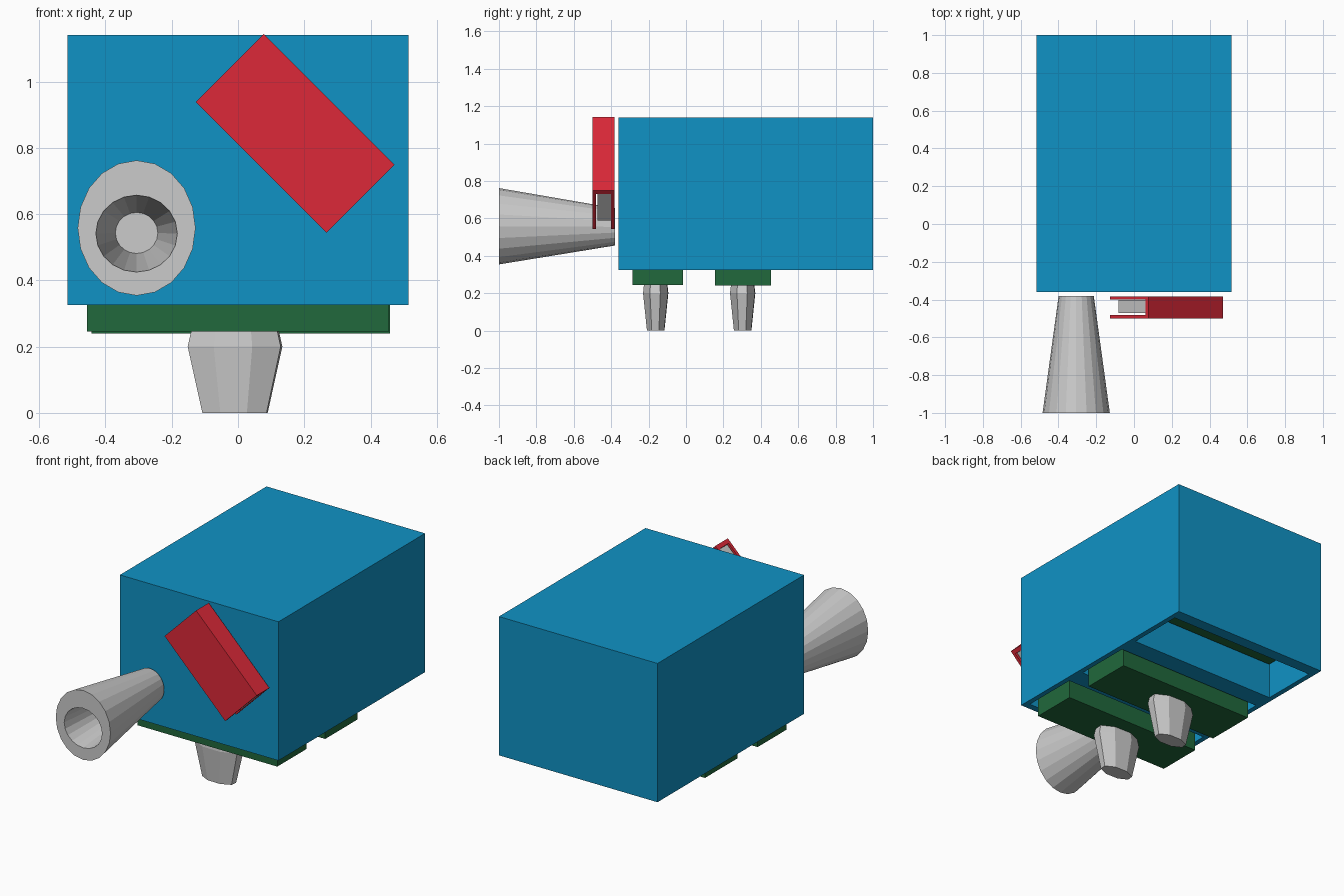
import bpy, bmesh
from math import cos, sin, pi
from mathutils import Matrix, Vector

if "Cube" in bpy.data.objects:
    bpy.data.objects.remove(bpy.data.objects["Cube"])


def material(name, rgb):
    m = bpy.data.materials.new(name)
    m.diffuse_color = (*rgb, 1)
    m.use_nodes = True
    m.node_tree.nodes["Principled BSDF"].inputs["Base Color"].default_value = m.diffuse_color
    return m


BLUE = material("blue", (0.005, 0.29, 0.56))
GREEN = material("green", (0.015, 0.14, 0.045))
RED = material("red", (0.72, 0.022, 0.04))


def make(name, bm, mat=None):
    bmesh.ops.recalc_face_normals(bm, faces=bm.faces)
    me = bpy.data.meshes.new(name)
    bm.to_mesh(me)
    bm.free()
    ob = bpy.data.objects.new(name, me)
    bpy.context.collection.objects.link(ob)
    if mat:
        me.materials.append(mat)
    return ob


def add_box(bm, lo, hi, frame=Matrix()):
    lo, hi = Vector(lo), Vector(hi)
    m = frame @ Matrix.Translation((lo + hi) / 2) @ Matrix.Diagonal((*(hi - lo), 1))
    bmesh.ops.create_cube(bm, size=1, matrix=m)


def box(name, lo, hi, mat=None, frame=Matrix()):
    bm = bmesh.new()
    add_box(bm, lo, hi, frame)
    return make(name, bm, mat)


def loft(name, rings):
    # closed solid through a list of point rings
    bm = bmesh.new()
    loops = [[bm.verts.new(p) for p in r] for r in rings]
    n = len(loops[0])
    for a, b in zip(loops, loops[1:]):
        for i in range(n):
            j = (i + 1) % n
            bm.faces.new((a[i], a[j], b[j], b[i]))
    bm.faces.new(loops[0])
    bm.faces.new(loops[-1])
    return make(name, bm)


# body with three pockets in the underside
body = box("body", (-.515, -.36, .325), (.515, 1, 1.14), BLUE)
bm = bmesh.new()
for y in (-.15, .305, .76):
    add_box(bm, (-.485, y - .17, .2), (.485, y + .17, .8))
cutter = make("pocket_cutter", bm, BLUE)
cutter.hide_render = True
mod = body.modifiers.new("pockets", "BOOLEAN")
mod.object = cutter
mod.solver = "EXACT"
bpy.context.view_layer.objects.active = body
bpy.ops.object.modifier_apply(modifier=mod.name)
bpy.data.objects.remove(cutter)

# sliding blocks in the pockets, the rear one raised
box("front_block", (-.455, -.285, .245), (.455, -.015, .6), GREEN)
box("middle_block", (-.442, .155, .24), (.458, .455, .6), GREEN)
box("rear_block", (-.475, .6, .53), (.475, .92, .79), GREEN)

# tapered feet
for name, y, top in (("front_foot", -.162, .245), ("middle_foot", .303, .24)):
    loft(name, [[(-.009 + .152 * s * cos(a), y + .072 * s * sin(a), z)
                 for a in (pi * (k / 4 + 1 / 9) for k in range(8))]
                for s, z in ((.69, 0), (1, .2), (.93, top))])

# hollow flared barrel: y, centre z, x radius, z radius
SECTIONS = ((-.38, .555, .093, .1), (-1, .558, .178, .204),
            (-1, .541, .123, .116), (-.45, .543, .064, .062))
loft("barrel", [[(-.306 + rx * cos(k * pi / 10), y, cz + rz * sin(k * pi / 10))
                 for k in range(20)] for y, cz, rx, rz in SECTIONS])

# tilted channel with an insert: local x along its length, z across
c = 2 ** -.5
frame = Matrix(((c, 0, c, -.127), (0, 1, 0, 0), (-c, 0, c, .938), (0, 0, 0, 1)))
L, W = .557, .29
profile = ((-.5, 0), (-.5, W), (-.383, W), (-.383, 0),
           (-.4, 0), (-.4, W - .025), (-.482, W - .025), (-.482, 0))
bm = bmesh.new()
ends = [[bm.verts.new(frame @ Vector((x, y, z))) for y, z in profile] for x in (0, L)]
for i in range(8):
    j = (i + 1) % 8
    bm.faces.new((ends[0][i], ends[0][j], ends[1][j], ends[1][i]))
for e in ends:
    bm.faces.new(e)
make("channel", bm, RED)
box("channel_insert", (.004, -.472, .06), (L - .004, -.402, W - .026), None, frame)
